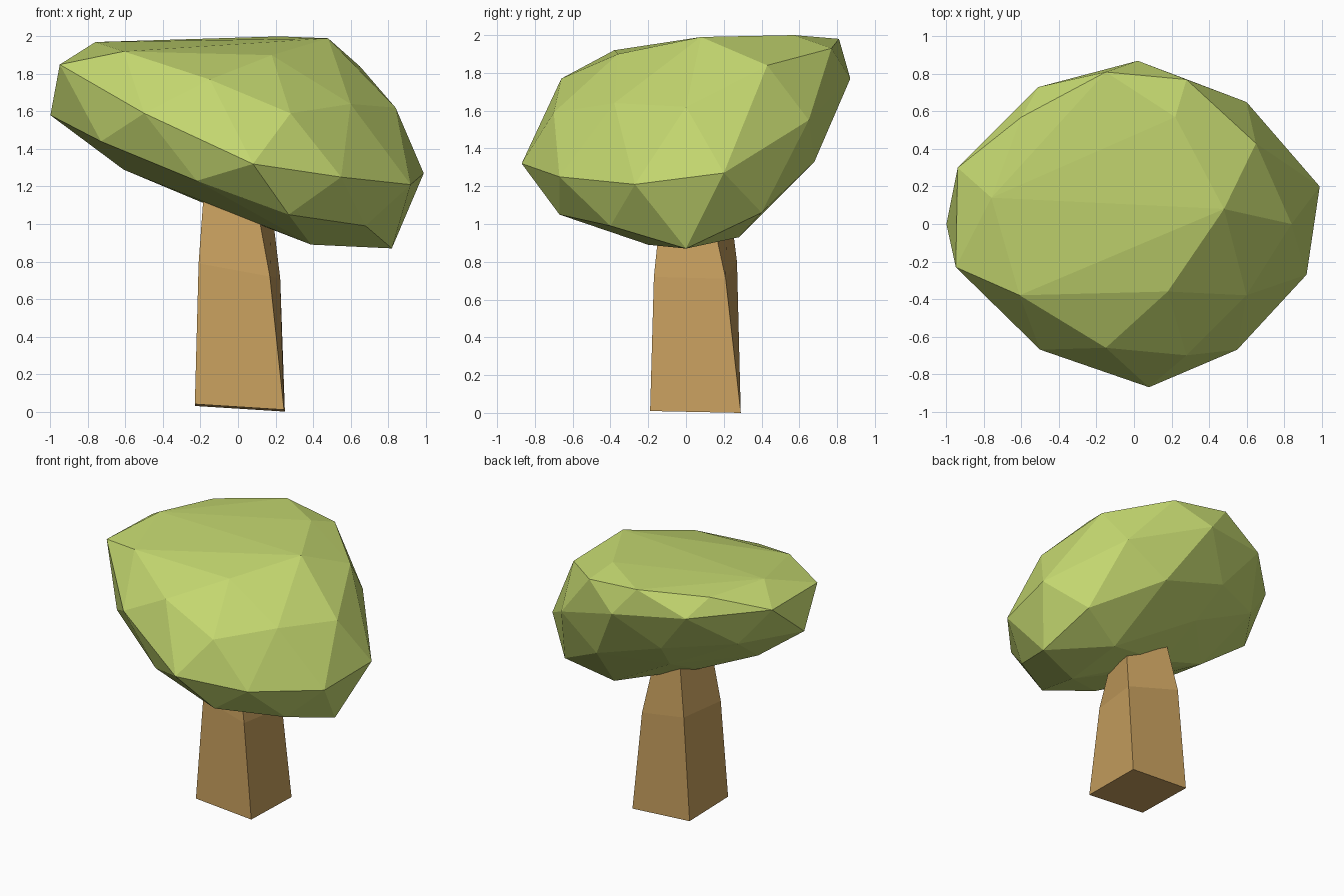
import bpy
import bmesh

# Remove the default cube only
default_cube = bpy.data.objects.get("Cube")
if default_cube:
    bpy.data.objects.remove(default_cube, do_unlink=True)


def make_material(name, rgb):
    material = bpy.data.materials.new(name)
    material.use_nodes = True
    color = (*rgb, 1)
    material.diffuse_color = color
    shader = material.node_tree.nodes["Principled BSDF"]
    shader.inputs["Base Color"].default_value = color
    shader.inputs["Roughness"].default_value = 1
    return material


def make_object(name, bm, material):
    """Turn a bmesh into a flat shaded object with a single material."""
    bmesh.ops.recalc_face_normals(bm, faces=bm.faces)
    mesh = bpy.data.meshes.new(name)
    bm.to_mesh(mesh)
    bm.free()
    mesh.materials.append(material)
    obj = bpy.data.objects.new(name, mesh)
    bpy.context.collection.objects.link(obj)
    return obj


def faceted_hull(name, points, material):
    """Wrap a faceted skin around a few shaping points."""
    bm = bmesh.new()
    for point in points:
        bm.verts.new(point)
    result = bmesh.ops.convex_hull(bm, input=bm.verts)
    loose = set(result["geom_interior"]) | set(result["geom_unused"])
    inner = [v for v in loose if isinstance(v, bmesh.types.BMVert)]
    if inner:
        bmesh.ops.delete(bm, geom=inner, context="VERTS")
    return make_object(name, bm, material)


def lofted_post(name, rings, material):
    """Join matching cross-sections from bottom to top and cap both ends."""
    bm = bmesh.new()
    loops = [[bm.verts.new(point) for point in ring] for ring in rings]
    for lower, upper in zip(loops, loops[1:]):
        count = len(lower)
        for i in range(count):
            j = (i + 1) % count
            bm.faces.new((lower[i], lower[j], upper[j], upper[i]))
    bm.faces.new(reversed(loops[0]))
    bm.faces.new(loops[-1])
    return make_object(name, bm, material)


leaf_green = make_material("leaf green", (.55, .68, .16))
bark_brown = make_material("bark brown", (.56, .34, .11))

# Trunk: square, leaning and tapering into the foliage
base = [(-.23, -.18, .04), (.245, -.19, .01), (.25, .29, 0), (-.23, .285, .03)]
bend = [(-.21, -.12, .79), (.17, -.17, .72), (.225, .21, .71), (-.17, .27, .8)]
neck = [(-.18, -.05, 1.2), (.1, -.13, 1.1), (.18, .13, 1.08), (-.1, .22, 1.2)]
lofted_post("trunk", [base, bend, neck], bark_brown)

# Foliage: a broad lopsided boulder, sloping down to one side
crown = [
    (-.76, .14, 1.97), (-.61, -.38, 1.92), (.18, -.36, 1.9),
    (.48, .08, 1.99), (.22, .57, 2), (-.15, .81, 1.98),
    (-.6, .57, 1.95), (.28, .77, 1.93), (.65, .43, 1.84),
    (-.15, -.66, 1.77),
]
rim = [
    (.08, -.87, 1.32), (.55, -.67, 1.25), (.92, -.27, 1.21),
    (.99, .2, 1.27), (.84, 0, 1.62), (.6, -.38, 1.64),
    (.28, -.7, 1.59), (.6, .65, 1.55), (.02, .87, 1.77),
    (-.51, .73, 1.82), (-.94, .3, 1.84), (-.95, -.23, 1.85),
    (-1, 0, 1.58), (-.5, -.67, 1.59),
]
underside = [
    (.82, 0, .87), (.39, -.2, .89), (.68, -.4, .99),
    (.27, -.67, 1.05), (-.22, -.68, 1.23), (-.73, -.42, 1.44),
    (-.61, 0, 1.29), (-.18, .1, 1.11), (.41, .28, .93),
    (.745, .4, 1.06), (.28, .68, 1.33), (-.18, .45, 1.28),
    (-.25, .66, 1.5), (-.72, .4, 1.56),
]
faceted_hull("foliage", crown + rim + underside, leaf_green)
